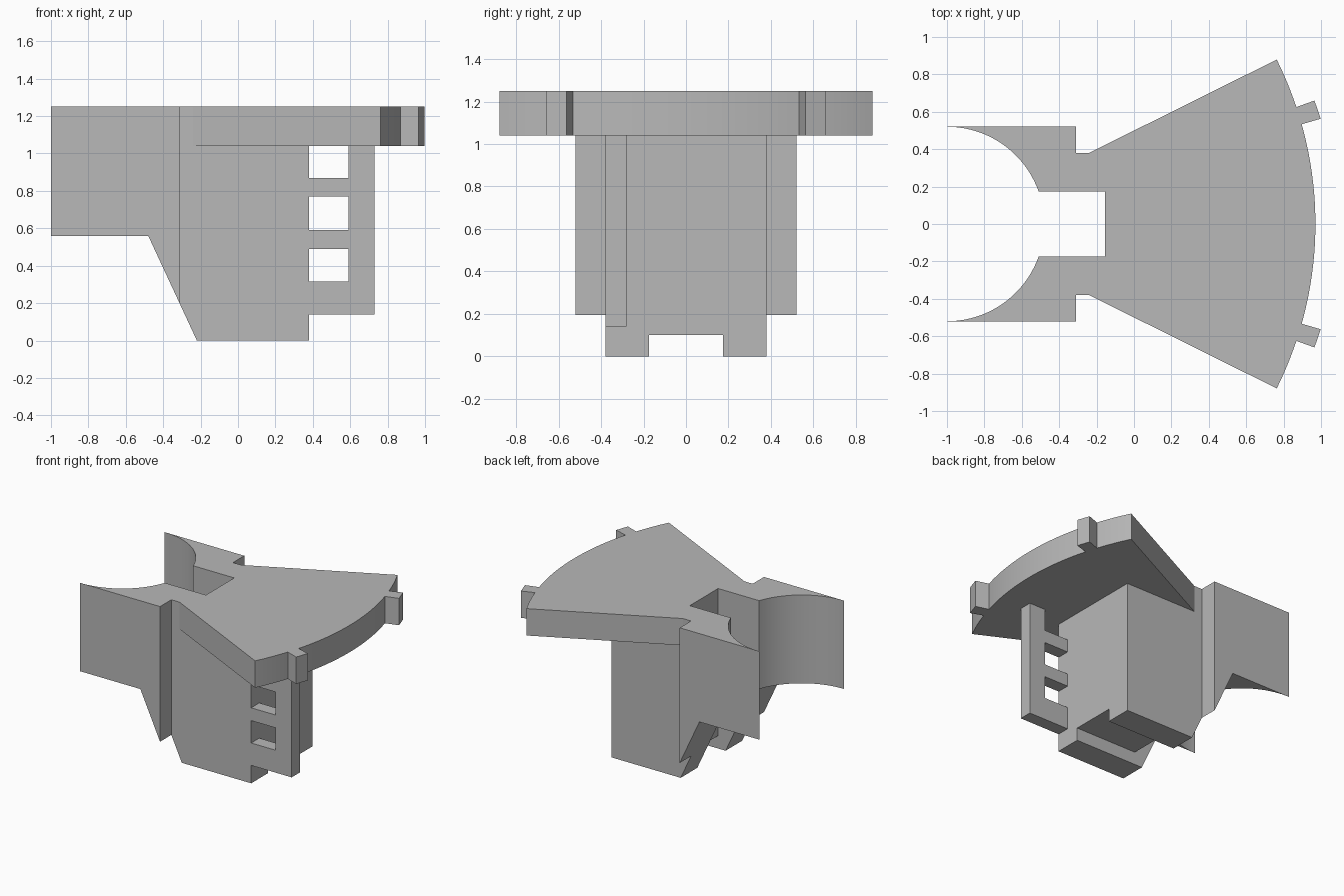
import bpy, bmesh
from math import sin, cos, asin, radians

if "Cube" in bpy.data.objects:
    bpy.data.objects.remove(bpy.data.objects["Cube"])

grey = bpy.data.materials.new("plain grey")
grey.use_nodes = True
colour = (0.48, 0.48, 0.48, 1)
grey.diffuse_color = colour
grey.node_tree.nodes["Principled BSDF"].inputs["Base Color"].default_value = colour


def prism(name, outline, low, high, axis="z"):
    """Extrude an (x, y) outline along z, or an (x, z) outline along y."""
    place = (lambda a, b, h: (a, b, h)) if axis == "z" else (lambda a, b, h: (a, h, b))
    bm = bmesh.new()
    face = bm.faces.new([bm.verts.new(place(a, b, low)) for a, b in outline])
    top = bmesh.ops.extrude_face_region(bm, geom=[face])["geom"]
    step = place(0, 0, high - low)
    bmesh.ops.translate(bm, vec=step, verts=[v for v in top if isinstance(v, bmesh.types.BMVert)])
    bmesh.ops.recalc_face_normals(bm, faces=bm.faces)
    mesh = bpy.data.meshes.new(name)
    bm.to_mesh(mesh)
    bm.free()
    mesh.materials.append(grey)
    ob = bpy.data.objects.new(name, mesh)
    bpy.context.collection.objects.link(ob)
    return ob


def combine(target, tool, operation):
    """Apply a boolean and remove the tool."""
    mod = target.modifiers.new("combine", "BOOLEAN")
    mod.object, mod.operation, mod.solver = tool, operation, "EXACT"
    bpy.context.view_layer.objects.active = target
    bpy.ops.object.modifier_apply(modifier=mod.name)
    bpy.data.objects.remove(tool)


def arc(radius, start, end, steps):
    """Points round the shared axis at x = -1."""
    turns = [start + (end - start) * i / steps for i in range(steps + 1)]
    return [(radius * cos(t) - 1, radius * sin(t)) for t in turns]


def mirrored(half):
    """Close a half outline with its reflection in y."""
    return half + [(x, -y) for x, y in reversed(half)]


top, under, slot = 1.25, 1.04, 0.175

# Body with two curved arms and an open slot between them
half = [(-0.155, slot)] + arc(0.52, asin(slot / 0.52), radians(90), 20)
half += [(-0.31, 0.52), (-0.31, 0.38), (0.38, 0.38)]
body = prism("bracket_body", mirrored(half), 0, top)

# Raised arm underside and sloping foot
relief = prism("arm_relief", [(-1.2, -0.2), (-0.127, -0.2), (-0.48, 0.56), (-1.2, 0.56)], -1, 1, "y")
combine(body, relief, "DIFFERENCE")

# Channel along the bottom
channel = prism("bottom_channel", [(-0.3, -0.1), (0.6, -0.1), (0.6, 0.1), (-0.3, 0.1)], -slot, slot, "y")
combine(body, channel, "DIFFERENCE")

# Fan-shaped top plate with two locating tabs on its curved rim
half = [(-0.1, 0.1), (-0.24, 0.38)]
half += arc(1.97, radians(26.5), radians(18.5), 8)
half += [(0.965, 0.66), (0.998, 0.563)]
half += arc(1.97, radians(15.7), radians(0.7), 16)
plate = prism("fan_plate", mirrored(half), under, top)
combine(body, plate, "UNION")

# Ladder-like guard on one side
comb = [(0.73, 1.1), (0.73, 0.14), (0.3, 0.14)]
for low, high in ((0.315, 0.49), (0.59, 0.77)):
    comb += [(0.3, low), (0.59, low), (0.59, high), (0.3, high)]
comb += [(0.3, 0.87), (0.59, 0.87), (0.59, 1.1)]
guard = prism("ladder_guard", comb, -0.38, -0.28, "y")
combine(body, guard, "UNION")

bpy.ops.object.select_all(action="DESELECT")
body.select_set(True)
bpy.context.view_layer.objects.active = body
bpy.ops.object.shade_smooth_by_angle(angle=radians(20))
